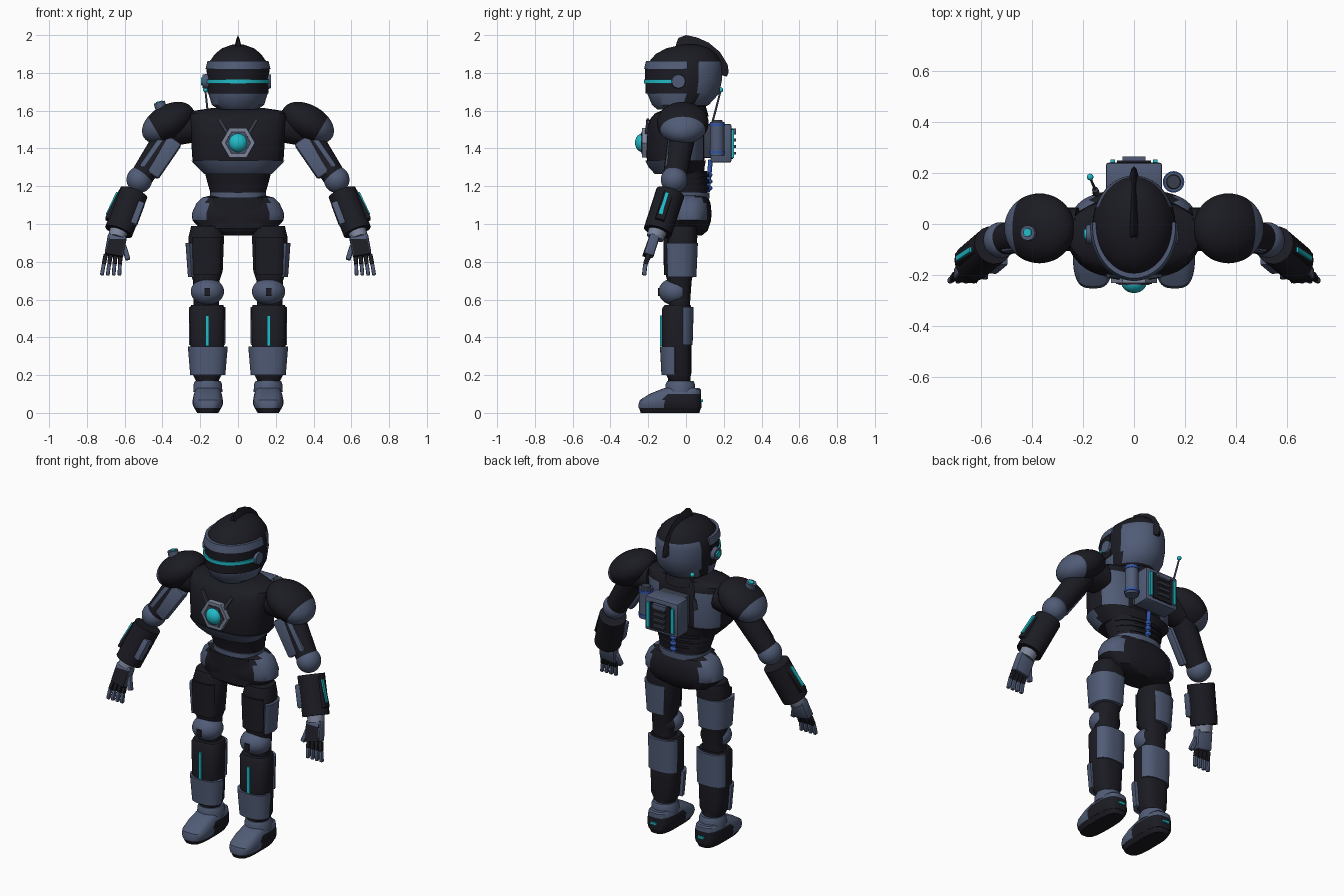
import bpy, bmesh, math
from mathutils import Vector, Matrix

if "Cube" in bpy.data.objects:
    bpy.data.objects.remove(bpy.data.objects["Cube"])


def material(name, rgb):
    m = bpy.data.materials.new(name)
    m.use_nodes = True
    m.diffuse_color = (*rgb, 1)
    m.node_tree.nodes["Principled BSDF"].inputs["Base Color"].default_value = (*rgb, 1)
    return m


BLACK = material("charcoal", (.011, .011, .017))
SLATE = material("slate", (.08, .105, .18))
STEEL = material("dark_steel", (.04, .047, .07))
GREY = material("light_grey", (.2, .23, .32))
TEAL = material("teal_glow", (.015, .5, .58))
BLUE = material("blue", (.03, .09, .4))
made = []


def finish(name, bm, mats, rule=None, matrix=None):
    """Turn a bmesh into an object; the rule picks a material from a face centre."""
    bmesh.ops.recalc_face_normals(bm, faces=bm.faces)
    if rule:
        for f in bm.faces:
            f.material_index = int(rule(f.calc_center_median()))
    if matrix:
        bm.transform(matrix)
    me = bpy.data.meshes.new(name)
    bm.to_mesh(me)
    bm.free()
    for m in (mats if isinstance(mats, list) else [mats]):
        me.materials.append(m)
    ob = bpy.data.objects.new(name, me)
    bpy.context.collection.objects.link(ob)
    made.append(ob)


def frame(p0, p1):
    """Matrix at the middle of a segment with z along it and x near world x."""
    p0, p1 = Vector(p0), Vector(p1)
    z = (p1 - p0).normalized()
    x = Vector((1, 0, 0)) if abs(z.x) < .95 else Vector((0, 1, 0))
    x = (x - z * x.dot(z)).normalized()
    r = Matrix((x, z.cross(x), z)).transposed().to_4x4()
    return Matrix.Translation((p0 + p1) / 2) @ r, (p1 - p0).length


def bar(name, p0, p1, w, d, mat, soft=.006):
    m, length = frame(p0, p1)
    bm = bmesh.new()
    bmesh.ops.create_cube(bm, size=1, matrix=Matrix.Diagonal((w, d, length, 1)))
    if soft:
        bmesh.ops.bevel(bm, geom=bm.edges[:], offset=soft, segments=2, profile=.5, affect="EDGES")
    finish(name, bm, mat, None, m)


def tube(name, p0, p1, r0, r1, mat, sides=24, roll=0):
    m, length = frame(p0, p1)
    bm = bmesh.new()
    bmesh.ops.create_cone(bm, cap_ends=True, segments=sides, radius1=r0, radius2=r1, depth=length)
    finish(name, bm, mat, None, m @ Matrix.Rotation(roll, 4, "Z"))


def ball(name, loc, radii, mats, turn=0, axis="Y", rule=None):
    bm = bmesh.new()
    bmesh.ops.create_uvsphere(bm, u_segments=36, v_segments=24, radius=1,
                              matrix=Matrix.Diagonal((*radii, 1)))
    finish(name, bm, mats, rule, Matrix.Translation(loc) @ Matrix.Rotation(turn, 4, axis))


def around(a, rx, ry, power=2):
    c, s = math.cos(a), math.sin(a)
    k = 2 / power
    return math.copysign(abs(c) ** k, c) * rx, math.copysign(abs(s) ** k, s) * ry


def skin(bm, rows):
    """Join closed rows of points into a capped surface."""
    rows = [[bm.verts.new(p) for p in row] for row in rows]
    for a, b in zip(rows, rows[1:]):
        for i in range(len(a)):
            j = (i + 1) % len(a)
            bm.faces.new((a[i], a[j], b[j], b[i]))
    bm.faces.new(rows[0])
    bm.faces.new(rows[-1])


def loft(name, rings, mats, cx=0, power=2, rule=None, n=64):
    """Stack of rounded sections given as (z, half width, half depth, y centre)."""
    bm = bmesh.new()
    rows = []
    for z, rx, ry, cy in rings:
        pts = [around(math.tau * i / n, rx, ry, power) for i in range(n)]
        rows.append([(cx + x, cy + y, z) for x, y in pts])
    skin(bm, rows)
    finish(name, bm, mats, rule)


def shell(name, centre, low, high, angles, mat, s=1, thick=.02, n=36, power=2):
    """Curved plate: low and high are (z, rx, ry), angles in degrees from the outer side."""
    bm = bmesh.new()
    rows = []
    for i in range(n + 1):
        a = math.radians(angles[0] + (angles[1] - angles[0]) * i / n)
        row = []
        for (z, rx, ry), t in ((low, 0), (high, 0), (high, thick), (low, thick)):
            x, y = around(a, rx - t, ry - t, power)
            row.append((s * (centre[0] + x), centre[1] + y, z))
        rows.append(row)
    skin(bm, rows)
    finish(name, bm, mat)


# Head, visor and crest
loft("head", [(1.605, .1, .11, -.04), (1.63, .138, .15, -.03), (1.69, .157, .19, -.015),
              (1.76, .163, .2, -.01), (1.82, .162, .2, -.01), (1.86, .15, .19, -.005),
              (1.9, .122, .16, 0), (1.93, .085, .115, .01), (1.95, .03, .04, .02)],
     [BLACK, SLATE],
     rule=lambda c: (c.y < 0 and c.z < 1.69) or (c.y > .06 and 1.64 < c.z < 1.86))
shell("brow_band", (0, -.01), (1.82, .172, .212), (1.862, .162, .202), (-185, 5), SLATE, n=48)
shell("visor", (0, -.01), (1.69, .162, .204), (1.82, .166, .208), (-180, 0), BLACK, n=48)
shell("visor_light", (0, -.01), (1.745, .173, .213), (1.766, .173, .213), (-178, -2), TEAL, n=48)
tube("neck", (0, 0, 1.57), (0, 0, 1.64), .12, .1, BLACK)
bm = bmesh.new()
crest = [(-.05, 1.94, 1.92), (-.04, 1.985, 1.93), (0, 2, 1.93), (.06, 1.987, 1.92),
         (.12, 1.96, 1.89), (.18, 1.91, 1.84), (.22, 1.845, 1.8), (.226, 1.805, 1.79)]
skin(bm, [[(0, y, top), (.01, y - .01, top - .025), (.02, min(y, .18), low),
           (-.02, min(y, .18), low), (-.01, y - .01, top - .025)] for y, top, low in crest])
finish("crest", bm, BLACK)
for s, out in ((1, .174), (-1, .188)):
    tube("ear_disc", (s * .14, -.04, 1.755), (s * out, -.04, 1.755), .042, .036, SLATE, 12)
tube("ear_light", (-.18, -.04, 1.755), (-.196, -.04, 1.755), .022, .02, TEAL, 12)

# Torso
loft("waist", [(1.12, .14, .1, .01), (1.16, .145, .105, .01), (1.22, .162, .11, 0), (1.28, .177, .12, -.01)],
     BLACK, power=2.3)
for z, w in ((1.185, .157), (1.218, .166), (1.25, .174)):
    shell("waist_rib", (0, .005), (z, w, .118), (z + .018, w, .118), (15, 165), BLACK)
loft("waist_ring", [(1.135, .147, .115, .01), (1.168, .149, .115, .01)], SLATE, power=2.3)
loft("rib_belt", [(1.265, .18, .13, -.035), (1.3, .215, .148, -.05), (1.335, .247, .16, -.055)],
     [BLACK, SLATE], power=2.5, rule=lambda c: c.y < -.06)
loft("chest", [(1.33, .238, .15, -.055), (1.36, .243, .155, -.055), (1.45, .248, .155, -.055),
               (1.55, .258, .145, -.05), (1.585, .255, .125, -.04), (1.6, .23, .1, -.03),
               (1.615, .13, .08, 0)],
     [BLACK, SLATE], power=2.6,
     rule=lambda c: c.y > 0 and .11 < abs(c.x) < .235 and 1.33 < c.z < 1.56)
loft("pelvis", [(.94, .1, .07, .015), (.965, .19, .1, .015), (1.02, .242, .118, .015),
                (1.06, .243, .12, .015), (1.11, .22, .115, .015), (1.14, .19, .105, .012),
                (1.15, .15, .09, .01)],
     [BLACK, SLATE], power=2.4, rule=lambda c: abs(c.x) > .165 and c.z > 1.03)
shell("pelvis_front_plate", (0, .01), (.975, .2, .112), (1.14, .2, .118), (-128, -52), BLACK, power=2.4)

# Chest lamp in a hexagonal frame
for name, r, y, mat in (("lamp_frame", .092, -.232, GREY), ("lamp_inset", .072, -.235, STEEL),
                        ("lamp_seat", .062, -.238, SLATE)):
    tube(name, (0, -.17, 1.43), (0, y, 1.43), r, r - .002, mat, 6, math.pi / 6)
ball("chest_lamp", (0, -.228, 1.43), (.05, .042, .05), TEAL)
for s in (1, -1):
    bar("chest_slot", (s * .1, -.203, 1.555), (s * .05, -.211, 1.47), .016, .014, STEEL, 0)

# Backpack
bar("pack_mount", (0, .1, 1.35), (0, .1, 1.53), .18, .1, STEEL)
bar("backpack", (0, .185, 1.325), (0, .185, 1.53), .22, .11, SLATE, .01)
bar("pack_panel", (0, .243, 1.345), (0, .243, 1.505), .135, .012, BLACK, 0)
for i in range(4):
    bar("pack_vent", (-.04, .254, 1.375 + i * .035), (.04, .254, 1.375 + i * .035), .02, .014, STEEL, 0)
bar("pack_top_vent", (-.045, .256, 1.495), (.045, .256, 1.495), .016, .02, SLATE, 0)
for s in (1, -1):
    bar("pack_light", (s * .083, .246, 1.35), (s * .083, .246, 1.5), .018, .014, TEAL, 0)
tube("canister", (.155, .165, 1.36), (.155, .165, 1.54), .038, .038, SLATE)
tube("canister_cap", (.155, .165, 1.53), (.155, .165, 1.55), .032, .026, STEEL)
for z in (1.38, 1.525):
    tube("canister_ring", (.155, .165, z - .007), (.155, .165, z + .007), .042, .042, BLUE)
tube("antenna", (-.15, .13, 1.5), (-.172, .182, 1.7), .006, .005, SLATE, 8)
tube("antenna_base", (-.148, .12, 1.47), (-.152, .135, 1.53), .014, .012, STEEL, 12)
ball("antenna_tip", (-.172, .184, 1.71), (.013, .013, .013), TEAL)
tube("hose", (0, .115, 1.17), (0, .13, 1.34), .012, .012, BLUE, 12)
for z in (1.19, 1.225, 1.26):
    ball("hose_bead", (0, .119, z), (.021, .021, .014), BLUE)

for s in (1, -1):
    def at(x, y, z):
        return (s * x, y, z)

    # Shoulder and upper arm
    ball("shoulder_pad", at(.37, -.017, 1.535), (.095, .137, .15), [BLACK, SLATE], s * 2.1,
         rule=lambda c: c.z > .07)
    tube("shoulder_joint", at(.22, -.02, 1.52), at(.34, -.02, 1.5), .085, .085, BLACK)
    tube("upper_arm", at(.36, -.02, 1.48), at(.51, -.06, 1.25), .073, .062, BLACK)
    bar("upper_arm_plate", at(.348, -.068, 1.455), at(.475, -.09, 1.27), .125, .055, SLATE, .015)
    ball("elbow", at(.522, -.063, 1.235), (.068, .07, .07), SLATE)
    # Forearm
    tube("forearm", at(.552, -.083, 1.165), at(.632, -.15, .96), .077, .076, BLACK, 20)
    bar("forearm_plate", at(.525, -.135, 1.12), at(.57, -.172, 1.0), .07, .05, SLATE, .01)
    bar("forearm_light_mount", at(.615, -.09, 1.17), at(.69, -.14, 1.02), .03, .05, BLACK)
    bar("forearm_light", at(.638, -.1, 1.165), at(.692, -.136, 1.05), .014, .02, TEAL, 0)
    # Hand
    tube("wrist", at(.627, -.145, .975), at(.642, -.165, .925), .05, .046, GREY)
    bar("palm", at(.638, -.165, .94), at(.658, -.2, .83), .1, .055, SLATE, .012)
    bar("palm_cover", at(.64, -.19, .925), at(.658, -.222, .835), .085, .016, BLACK, 0)
    for i in range(4):
        root, tip = .622 + i * .026, .628 + i * .031
        bar("finger_base", at(root, -.198, .84), at((root + tip) / 2, -.215, .785), .022, .026, BLACK)
        bar("finger_tip", at((root + tip) / 2, -.215, .79), at(tip, -.222, .728), .02, .023, SLATE)
    bar("thumb", at(.605, -.185, .885), at(.582, -.205, .81), .026, .028, SLATE)

    # Thigh and knee
    loft("thigh", [(.99, .08, .075, -.02), (.93, .094, .085, -.025), (.75, .087, .077, -.035),
                   (.7, .07, .065, -.035), (.56, .066, .055, -.035)], BLACK, s * .168, 2.4)
    shell("thigh_plate", (.17, -.035), (.72, .095, .09), (.9, .108, .098), (-40, 120), SLATE, s, power=2.4)
    shell("thigh_front_plate", (.168, -.03), (.73, .09, .087), (.93, .098, .09), (-140, -45), BLACK, s, power=2.6)
    ball("knee", at(.162, -.06, .642), (.088, .072, .085), [BLACK, SLATE], math.pi / 2, "X",
         lambda c: c.z > -.04)
    bar("knee_slot", at(.162, -.145, .62), at(.162, -.145, .66), .03, .008, BLACK, 0)

    # Lower leg
    loft("shin", [(.17, .06, .055, -.035), (.21, .08, .068, -.04), (.36, .09, .078, -.05),
                  (.55, .094, .078, -.05), (.57, .085, .07, -.045)], BLACK, s * .163, 2.6)
    bar("shin_light", at(.163, -.131, .355), at(.163, -.131, .515), .019, .012, TEAL, 0)
    shell("calf_plate", (.163, -.045), (.36, .098, .08), (.56, .1, .086), (15, 165), SLATE, s, power=2.6)
    shell("shin_cuff", (.16, -.05), (.2, .093, .08), (.352, .106, .088), (-176, -4), SLATE, s, power=2.5)

    # Ankle and foot
    loft("ankle", [(.11, .077, .08, -.03), (.15, .076, .078, -.03), (.168, .068, .07, -.03)], SLATE, s * .16)
    tube("ankle_joint", at(.16, -.035, .16), at(.16, -.035, .22), .06, .06, BLACK)
    loft("sole", [(0, .056, .155, -.085), (.03, .074, .165, -.085)], BLACK, s * .16, 3.2)
    loft("foot", [(.025, .072, .166, -.085), (.045, .08, .167, -.085), (.068, .08, .162, -.082),
                  (.1, .074, .137, -.057), (.125, .064, .105, -.027), (.133, .055, .09, -.02)],
         [BLACK, SLATE], s * .16, 3.2, lambda c: c.y < -.115 or c.z > .112, 96)
    bar("heel_light", at(.14, .083, .065), at(.18, .083, .065), .014, .014, TEAL, 0)

# Beacon on one shoulder
tube("beacon_base", (-.395, -.035, 1.57), (-.417, -.035, 1.645), .032, .03, SLATE, 12)
tube("beacon_light", (-.416, -.033, 1.642), (-.418, -.033, 1.65), .018, .016, TEAL, 12)

# Smooth shading with sharp edges kept
for ob in made:
    ob.select_set(True)
bpy.context.view_layer.objects.active = made[0]
bpy.ops.object.shade_smooth_by_angle(angle=math.radians(35))
